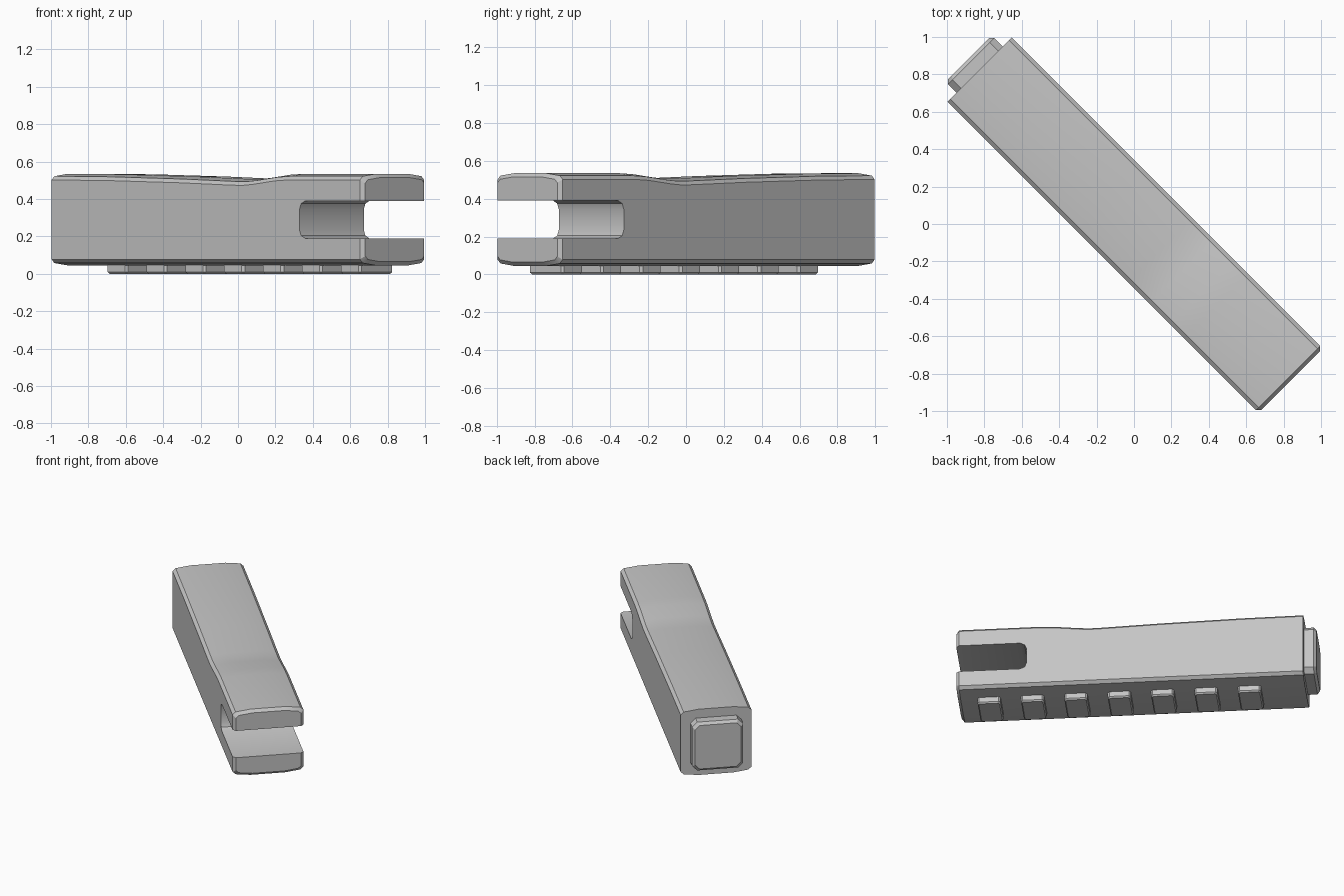
import bpy, bmesh, math

if "Cube" in bpy.data.objects:
    bpy.data.objects.remove(bpy.data.objects["Cube"], do_unlink=True)

TURN = -math.pi / 4          # the handle lies diagonally on the ground
MID = 0.29                   # height of the long axis

grey = bpy.data.materials.new("plain_grey")
grey.use_nodes = True
grey.diffuse_color = (0.56, 0.56, 0.56, 1)
grey.node_tree.nodes["Principled BSDF"].inputs["Base Color"].default_value = (0.56, 0.56, 0.56, 1)


def loft(name, rings):
    """Skin a closed solid through rings of points."""
    bm = bmesh.new()
    loops = [[bm.verts.new(p) for p in ring] for ring in rings]
    count = len(loops[0])
    for a, b in zip(loops, loops[1:]):
        for i in range(count):
            j = (i + 1) % count
            bm.faces.new((a[i], a[j], b[j], b[i]))
    bm.faces.new(loops[0])
    bm.faces.new(loops[-1])
    bmesh.ops.recalc_face_normals(bm, faces=bm.faces)
    mesh = bpy.data.meshes.new(name)
    bm.to_mesh(mesh)
    bm.free()
    obj = bpy.data.objects.new(name, mesh)
    obj.rotation_euler.z = TURN
    bpy.context.collection.objects.link(obj)
    mesh.materials.append(grey)
    return obj


def activate(obj):
    bpy.ops.object.select_all(action='DESELECT')
    obj.select_set(True)
    bpy.context.view_layer.objects.active = obj


def smooth(obj):
    activate(obj)
    bpy.ops.object.shade_smooth_by_angle(angle=math.radians(30))


def chamfered_ring(x, half_w, half_h, cut, z):
    """Rectangle across the handle with its corners cut off."""
    quarter = [(half_w, half_h - cut), (half_w - cut, half_h)]
    half = quarter + [(-y, h) for y, h in reversed(quarter)]
    return [(x, y, z + h) for y, h in half + [(-y, -h) for y, h in half]]


# Body: crowned, chamfered section with a shallow thumb dip on top
EDGE = [(0.243, 0.212), (0.222, 0.232), (0.12, 0.245)]


def body_ring(x, dip, inset=0.0):
    half = EDGE + [(-y, h) for y, h in reversed(EDGE)]
    pts = [(y, h - dip) for y, h in half] + [(-y, -h) for y, h in half]
    sy, sz = 1 - inset / EDGE[0][0], 1 - inset / EDGE[-1][1]
    return [(x, y * sy, MID + h * sz) for y, h in pts]


stations = [(-1.167, 0), (-0.75, 0.003), (-0.2, 0.015), (0.2, 0.028), (0.28, 0.029),
            (0.36, 0.023), (0.52, 0.005), (0.62, 0), (1.165, 0)]
body = loft("body", [body_ring(x, d) for x, d in stations] + [body_ring(1.185, 0, 0.02)])

# Slot through the front end, leaving an upper and a lower prong
profile = [(1.4, 0.1), (0.75, 0.1), (0.72, 0.085), (0.708, 0.055)]
profile += [(x, -h) for x, h in reversed(profile)]
cutter = loft("slot_cutter", [[(x, y, MID + h) for x, h in profile] for y in (-0.5, 0.5)])
cutter.hide_render = True
slot = body.modifiers.new("slot", 'BOOLEAN')
slot.operation = 'DIFFERENCE'
slot.solver = 'EXACT'
slot.object = cutter
activate(body)
bpy.ops.object.modifier_apply(modifier="slot")
bpy.data.objects.remove(cutter, do_unlink=True)
smooth(body)

# Plug on the back end
plug = loft("end_plug", [chamfered_ring(-1.15, 0.175, 0.18, 0.035, MID),
                         chamfered_ring(-1.232, 0.175, 0.18, 0.035, MID),
                         chamfered_ring(-1.25, 0.157, 0.162, 0.03, MID)])
smooth(plug)

# Row of grip blocks underneath
for i in range(7):
    x = 0.09 + (i - 3) * 0.294
    rings = []
    for z, inset in ((0.07, 0), (0.01, 0), (0, 0.008)):
        flat = chamfered_ring(0, 0.078 - inset, 0.128 - inset, 0.012, 0)
        rings.append([(x + a, b, z) for _, a, b in flat])
    smooth(loft(f"grip_block_{i + 1}", rings))
